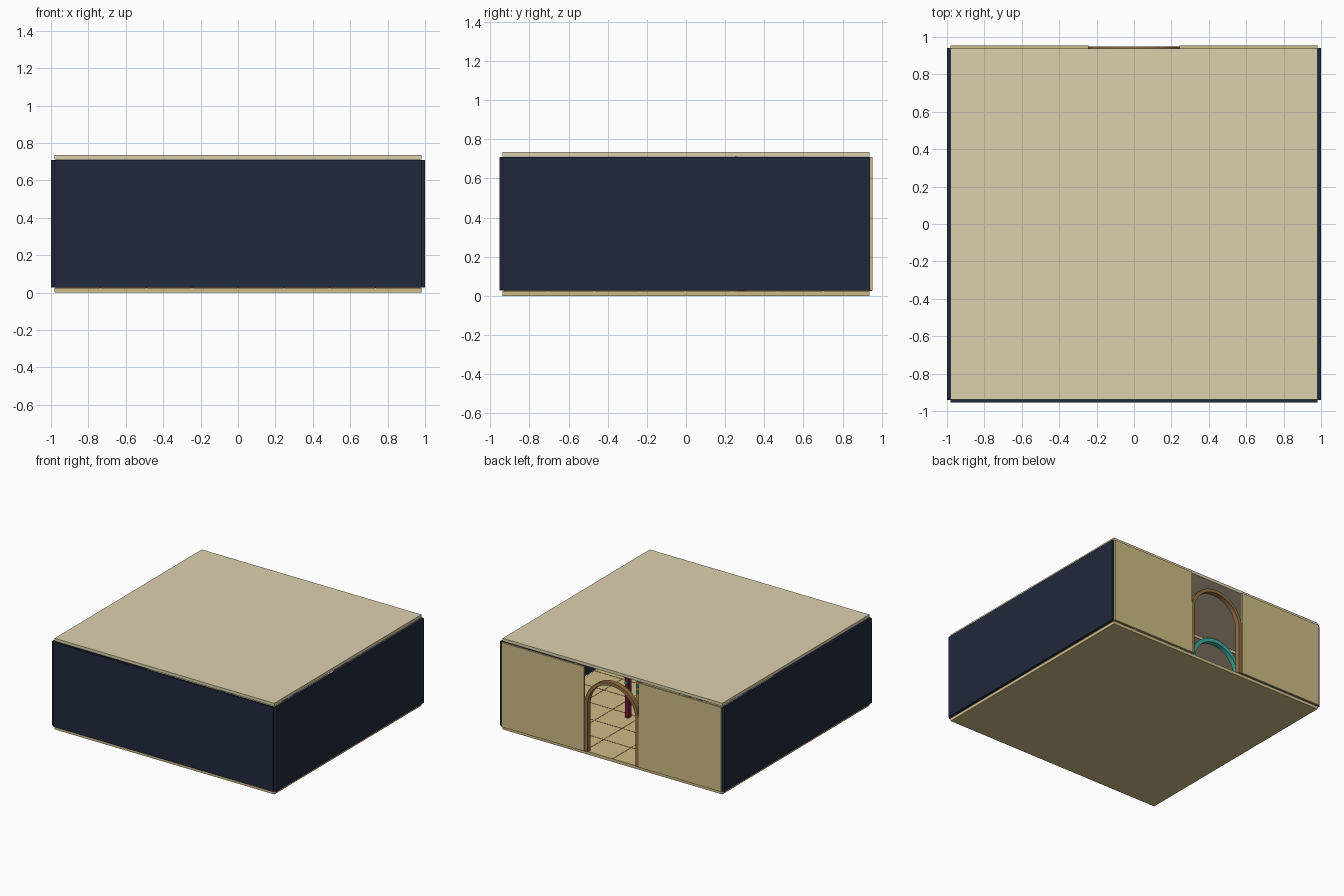
import bpy, math

if "Cube" in bpy.data.objects:
    bpy.data.objects.remove(bpy.data.objects["Cube"])


def material(name, rgb):
    m = bpy.data.materials.new(name)
    m.diffuse_color = (*rgb, 1)
    m.use_nodes = True
    m.node_tree.nodes["Principled BSDF"].inputs["Base Color"].default_value = m.diffuse_color
    return m


NAVY = material("navy", (0.014, 0.022, 0.045))
SAND = material("sand", (0.62, 0.50, 0.24))
CREAM = material("cream", (0.72, 0.64, 0.42))
BROWN = material("brown", (0.30, 0.16, 0.06))
TEAL = material("teal", (0.05, 0.42, 0.36))
RED = material("maroon", (0.20, 0.01, 0.04))
GOLD = material("gold", (0.45, 0.30, 0.08))


def add_mesh(name, verts, faces, mat):
    me = bpy.data.meshes.new(name)
    me.from_pydata(verts, [], faces)
    me.materials.append(mat)
    ob = bpy.data.objects.new(name, me)
    bpy.context.collection.objects.link(ob)
    return ob


def box(name, x0, x1, y0, y1, z0, z1, mat):
    v = [(x, y, z) for x in (x0, x1) for y in (y0, y1) for z in (z0, z1)]
    f = [(0, 1, 3, 2), (4, 6, 7, 5), (0, 4, 5, 1), (2, 3, 7, 6), (0, 2, 6, 4), (1, 5, 7, 3)]
    return add_mesh(name, v, f, mat)


def arch(name, cx, cy, spring, r_out, r_in, depth, mat, base=0.025, n=32):
    """Round-headed arch band with straight legs."""
    def outline(r):
        pts = [(cx + r, base)]
        pts += [(cx + r * math.cos(math.pi * i / n), spring + r * math.sin(math.pi * i / n))
                for i in range(n + 1)]
        return pts + [(cx - r, base)]
    out, inn = outline(r_out), outline(r_in)
    verts, faces = [], []
    for (xo, zo), (xi, zi) in zip(out, inn):
        verts += [(xo, cy - depth / 2, zo), (xo, cy + depth / 2, zo),
                  (xi, cy + depth / 2, zi), (xi, cy - depth / 2, zi)]
    for i in range(len(out) - 1):
        for j in range(4):
            k = (j + 1) % 4
            faces.append((4 * i + j, 4 * i + k, 4 * i + 4 + k, 4 * i + 4 + j))
    e = len(verts) - 4
    faces += [(3, 2, 1, 0), (e, e + 1, e + 2, e + 3)]
    ob = add_mesh(name, verts, faces, mat)
    bpy.context.view_layer.objects.active = ob
    ob.select_set(True)
    bpy.ops.object.shade_smooth_by_angle(angle=math.radians(30))
    ob.select_set(False)


# floor and ceiling slabs
box("floor", -0.98, 0.98, -0.937, 0.937, 0, 0.025, SAND)
box("ceiling", -0.98, 0.98, -0.937, 0.937, 0.711, 0.735, CREAM)

# solid outer walls
box("front_wall", -0.98, 0.98, -0.954, -0.938, 0.027, 0.708, NAVY)
box("left_wall", -1.0, -0.981, -0.94, 0.94, 0.027, 0.708, NAVY)
box("right_wall", 0.981, 1.0, -0.94, 0.94, 0.027, 0.708, NAVY)

# back wall panels either side of the entrance
box("back_wall_left", -0.98, -0.243, 0.939, 0.954, 0.027, 0.708, SAND)
box("back_wall_right", 0.243, 0.98, 0.939, 0.954, 0.027, 0.708, SAND)

# thin floor tile joints
for i in range(1, 8):
    x = -0.98 + i * 0.245
    box("tile_joint_long", x - 0.003, x + 0.003, -0.93, 0.93, 0.0245, 0.0265, BROWN)
    y = -0.937 + i * 0.234
    box("tile_joint_cross", -0.975, 0.975, y - 0.003, y + 0.003, 0.0245, 0.0265, BROWN)

# entrance arch
arch("entrance_arch", 0, 0.93, 0.40, 0.242, 0.215, 0.04, BROWN)

# row of three inner arches under a slim ceiling beam
for cx, mat, label in ((-0.54, TEAL, "left"), (0, GOLD, "middle"), (0.54, RED, "right")):
    arch("inner_arch_" + label, cx, 0.28, 0.475, 0.235, 0.205, 0.04, mat)
box("ceiling_beam", -0.97, 0.97, 0.25, 0.258, 0.69, 0.711, CREAM)

# small studs on the inner arch legs
for cx in (-0.54, 0, 0.54):
    for s in (-1, 1):
        for z in (0.26, 0.31, 0.36):
            x = cx + s * 0.22
            box("arch_stud", x - 0.01, x + 0.01, 0.29, 0.31, z - 0.01, z + 0.01, TEAL)
